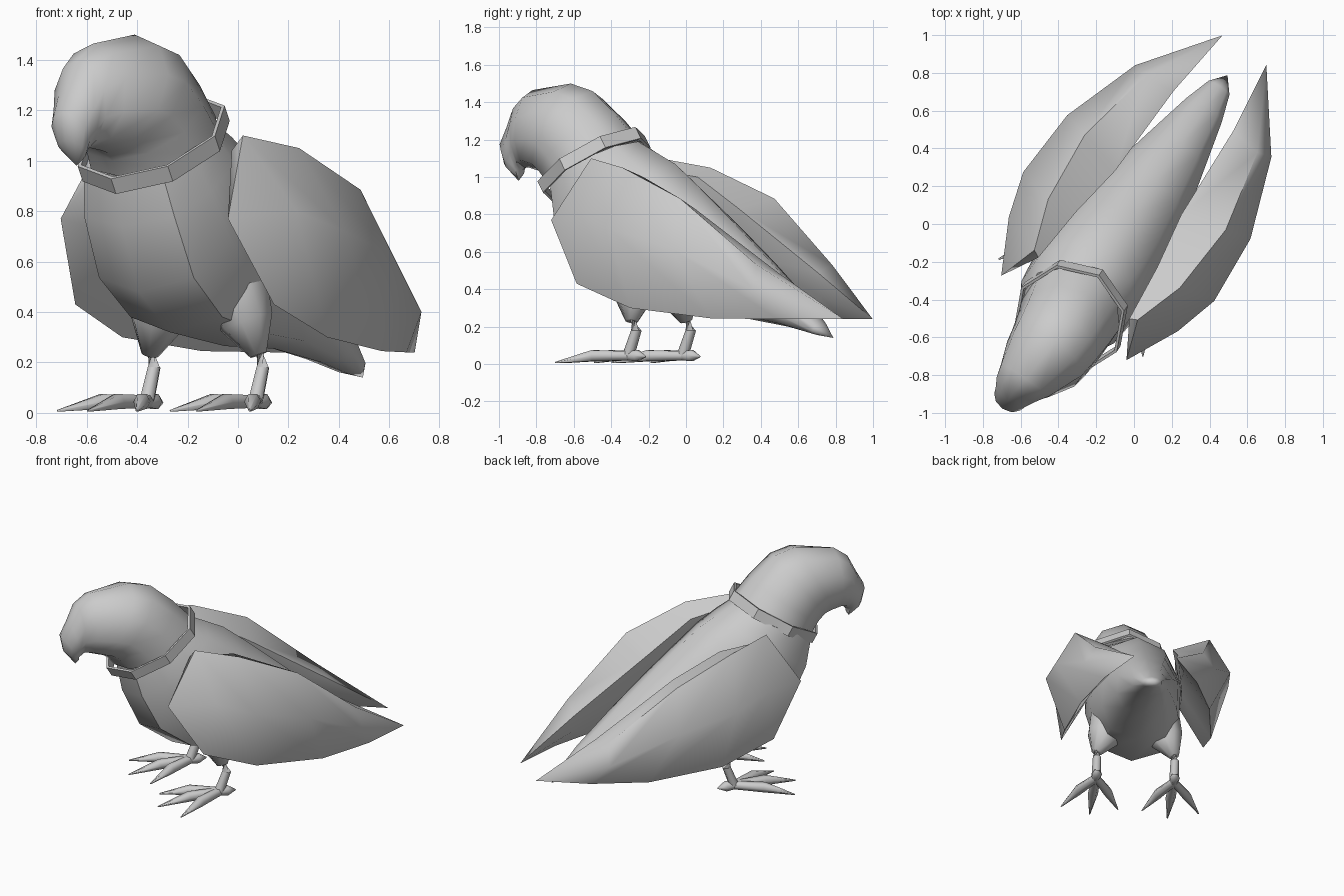
import bpy, bmesh, math
from mathutils import Vector, Matrix

if "Cube" in bpy.data.objects:
    bpy.data.objects.remove(bpy.data.objects["Cube"])

# The bird is built facing -y as (side, back, up), then turned to its pose
POSE = Matrix.Rotation(math.radians(-34), 4, 'Z') @ Matrix.Translation((-0.03, 0, 0))


def finish(name, bm, angle=45):
    bmesh.ops.recalc_face_normals(bm, faces=bm.faces)
    me = bpy.data.meshes.new(name)
    bm.to_mesh(me)
    bm.free()
    me.transform(POSE)
    ob = bpy.data.objects.new(name, me)
    bpy.context.collection.objects.link(ob)
    bpy.ops.object.select_all(action='DESELECT')
    ob.select_set(True)
    bpy.context.view_layer.objects.active = ob
    bpy.ops.object.shade_smooth_by_angle(angle=math.radians(angle))
    return ob


def loft(bm, rings, caps=True):
    """Bridge rings of points; a ring of one point makes a tip."""
    vs = [[bm.verts.new(p) for p in r] for r in rings]
    for a, b in zip(vs, vs[1:]):
        n = max(len(a), len(b))
        for i in range(n):
            j = (i + 1) % n
            q = [a[i % len(a)], a[j % len(a)], b[j % len(b)], b[i % len(b)]]
            bm.faces.new(list(dict.fromkeys(q)))
    if caps:
        for r in (vs[0], vs[-1]):
            if len(r) > 2:
                bm.faces.new(r)


def oval(tv, tz, bv, bz, hw, cx=0, n=10, low=1):
    """Slanted oval ring between a back and a belly point; low < 1 widens the belly."""
    top, bot = Vector((0, tv, tz)), Vector((0, bv, bz))
    mid, half = (top + bot) / 2, (top - bot) / 2
    ring = []
    for i in range(n):
        t = 2 * math.pi * i / n
        s, c = math.sin(t), math.cos(t)
        if c < 0:
            s = math.copysign(abs(s) ** low, s)
        ring.append(mid + half * c + Vector((cx + hw * s, 0, 0)))
    return ring


def tube(bm, path, radii, n=6):
    rings = []
    pts = [Vector(p) for p in path]
    for i, (p, r) in enumerate(zip(pts, radii)):
        d = pts[min(i + 1, len(pts) - 1)] - pts[max(i - 1, 0)]
        q = d.to_track_quat('Z', 'Y')
        rings.append([p + q @ Vector((r * math.cos(t), r * math.sin(t), 0))
                      for t in (2 * math.pi * k / n for k in range(n))])
    loft(bm, rings)


# Body from neck to tail: back (y, z), belly (y, z), half width
bm = bmesh.new()
loft(bm, [oval(*s, low=.65) for s in [
    (-.33, 1.19, -.82, .94, .26), (-.21, 1.13, -.78, .74, .305),
    (-.09, 1.07, -.66, .48, .32), (.06, .95, -.44, .32, .31),
    (.26, .78, -.05, .265, .26), (.50, .57, .30, .255, .19),
    (.74, .35, .64, .20, .12), (.86, .22, .83, .155, .07)]] + [[(0, .93, .14)]])
finish("body", bm)

# Head with hooked beak
bm = bmesh.new()
loft(bm, [oval(*s) for s in [
    (-.33, 1.20, -.84, .94, .27, .02), (-.45, 1.33, -.89, 1.0, .255, .03),
    (-.60, 1.46, -.93, 1.03, .24, .035), (-.74, 1.50, -.97, 1.04, .225, .035),
    (-1.0, 1.465, -1.02, 1.05, .16, .015), (-1.09, 1.40, -1.06, 1.05, .125),
    (-1.15, 1.28, -1.07, 1.04, .10), (-1.20, 1.19, -1.08, 1.03, .085),
    (-1.18, 1.08, -1.08, 1.01, .06)]] + [[(0, -1.10, .98)]])
finish("head", bm)

# Collar: slanted eight-sided band
bm = bmesh.new()
axis = Vector((0, -.51, .86))
band = []
for off, s in ((-.035, 1.0), (.035, 1.0), (.035, .95), (-.035, .95), (-.035, 1.0)):
    ring = oval(-.595 + .285 * s, 1.068 + .17 * s,
                -.595 - .285 * s, 1.068 - .17 * s, .305 * s, .028, 8)
    band.append([p + axis * off for p in ring])
loft(bm, band, caps=False)
bmesh.ops.remove_doubles(bm, verts=bm.verts, dist=1e-5)
finish("collar", bm, 30)

# Wing sections: inner top, outer top, outer bulge, lower edge, inner face
WING = [
    [(.40, -.62, .77)],
    [(.29, -.43, 1.04), (.33, -.41, 1.10), (.54, -.34, .80), (.475, -.405, .43), (.32, -.42, .72)],
    [(.26, -.12, 1.00), (.42, -.145, 1.05), (.61, -.10, .72), (.49, -.05, .30), (.30, -.10, .65)],
    [(.21, .18, .83), (.45, .246, .885), (.585, .28, .62), (.43, .426, .245), (.26, .20, .58)],
    [(.19, .70, .49), (.36, .68, .53), (.435, .70, .40), (.31, .78, .24), (.23, .70, .36)],
    [(.14, 1.09, .24)],
]
# Toe tips relative to the ankle: side, back, tip height
TOES = [(-.18, -.34, .008), (0, -.42, .008), (.20, -.34, .008), (0, .11, .04)]

for side, label in ((1, "left"), (-1, "right")):
    bm = bmesh.new()
    loft(bm, [[(side * x, y, z) for x, y, z in r] for r in WING])
    finish(label + "_wing", bm, 58)

    # Thigh and shank
    bm = bmesh.new()
    x = side * .26
    tube(bm, [(side * .12, -.24, .66), (side * .17, -.23, .48),
              (side * .215, -.21, .36), (x, -.195, .23)], [.12, .14, .11, .035], 8)
    finish(label + "_thigh", bm, 75)
    bm = bmesh.new()
    tube(bm, [(x, -.20, .27), (x, -.165, .18), (x, -.215, .05)], [.034, .028, .032])
    finish(label + "_leg", bm, 75)

    # Foot with three front toes and one hind toe
    bm = bmesh.new()
    for dx, dy, tz in TOES:
        a = Vector((x, -.215, .045))
        tip = Vector((x + side * dx, -.215 + dy, tz))
        mid = a.lerp(tip, .5)
        mid.z = .045
        tube(bm, [a, mid, tip], [.028, .034, .004])
    finish(label + "_foot", bm, 75)
